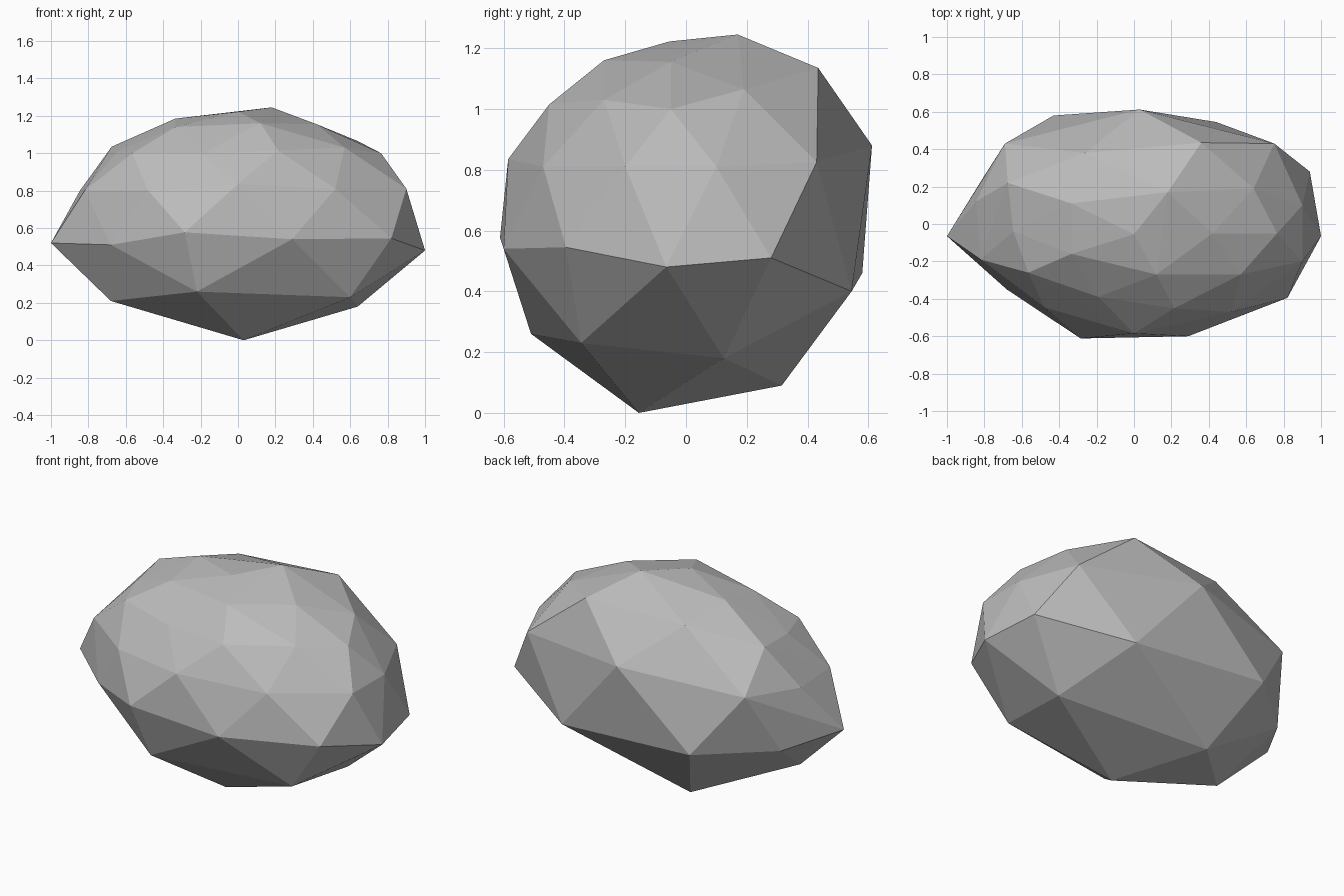
import bpy, bmesh

# Corner points of the boulder, ring by ring from the ground up
CORNERS = {
    "base": [(.03, -.155, 0), (-.25, .315, .09), (.64, .125, .18),
             (-.68, -.11, .21), (.60, -.345, .23), (-.22, -.51, .26)],
    "waist": [(.44, .545, .40), (-.43, .58, .46), (-.805, .25, .46), (1, -.065, .48),
              (.94, .28, .51), (-.68, -.35, .51), (-1, -.065, .52), (.29, -.60, .54),
              (.82, -.395, .545), (-.285, -.612, .577)],
    "shoulder": [(.90, -.20, .81), (.90, .10, .81), (.52, -.47, .81), (-.48, -.445, .80),
                 (-.82, -.19, .80), (-.845, .12, .80), (-.69, .43, .815),
                 (.75, .43, .825), (0, -.585, .835), (.03, .612, .88)],
    "crown": [(-.19, -.39, 1.0), (-.565, -.26, 1.0), (.765, -.05, 1.0), (.215, -.45, 1.015),
              (-.645, -.04, 1.01), (-.675, .22, 1.035), (.57, -.27, 1.03), (.64, .19, 1.065)],
    "top": [(-.26, .38, 1.115), (.36, .435, 1.135), (-.335, -.16, 1.14), (.42, -.05, 1.155),
            (.12, -.27, 1.16), (-.335, .11, 1.185), (0, -.055, 1.222), (.18, .17, 1.245)],
}

# Wrap a faceted skin around the corners
bm = bmesh.new()
for ring in CORNERS.values():
    for p in ring:
        bm.verts.new(p)
hull = bmesh.ops.convex_hull(bm, input=bm.verts[:])
loose = {g for g in hull["geom_interior"] + hull["geom_unused"]
         if isinstance(g, bmesh.types.BMVert)}
bmesh.ops.delete(bm, geom=list(loose), context='VERTS')
bmesh.ops.recalc_face_normals(bm, faces=bm.faces[:])

mesh = bpy.data.meshes.new("boulder")
bm.to_mesh(mesh)
bm.free()

# Single stone grey, flat shaded
stone = bpy.data.materials.new("stone grey")
stone.diffuse_color = (0.5, 0.5, 0.5, 1)
mesh.materials.append(stone)
boulder = bpy.data.objects.new("boulder", mesh)
bpy.context.collection.objects.link(boulder)
